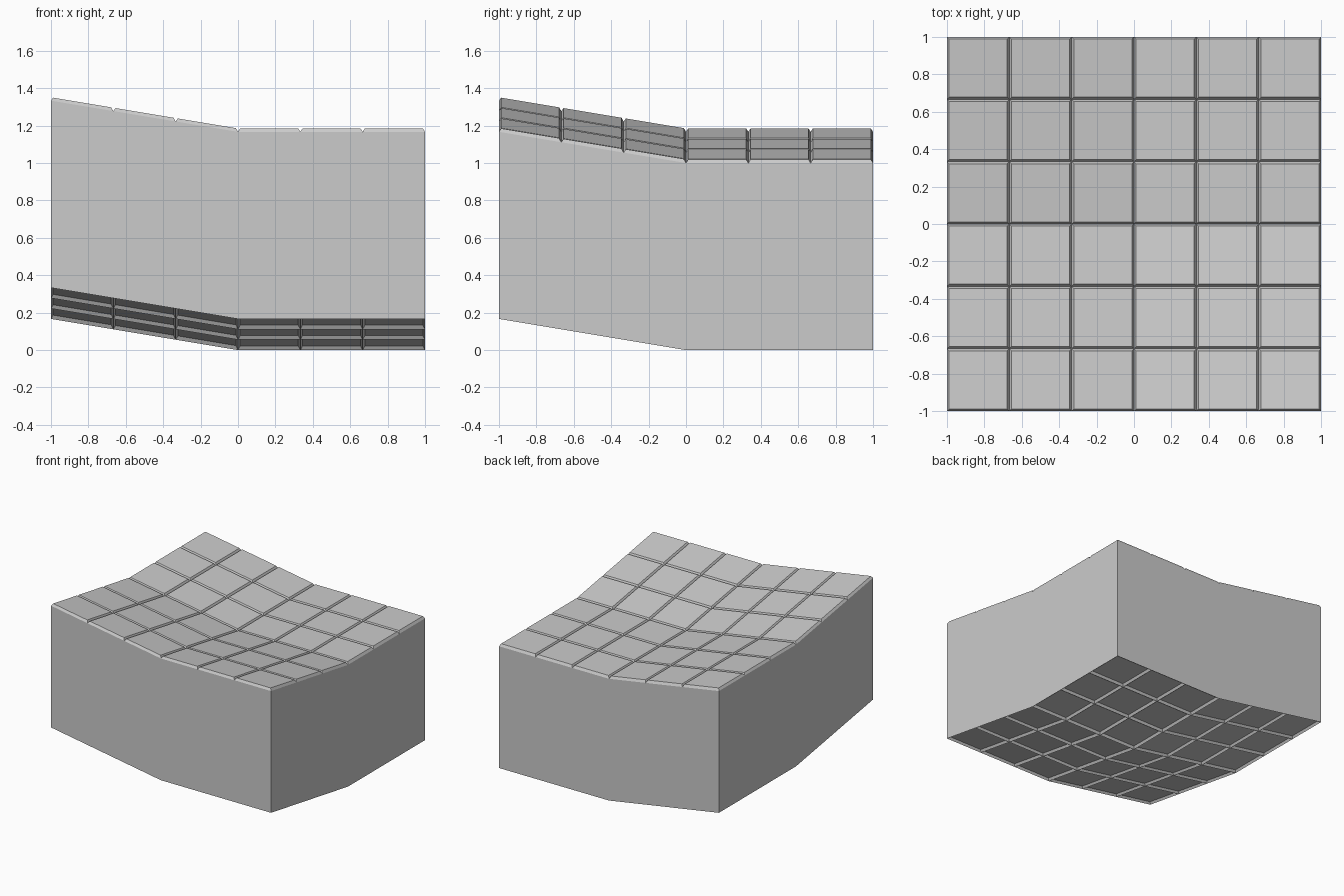
import bpy
import bmesh

if "Cube" in bpy.data.objects:
    bpy.data.objects.remove(bpy.data.objects["Cube"])

SIZE = 6           # tiles per side
BEVEL = 1 / 60     # width of each tile chamfer
RISE = 0.02        # tile height above the groove
SLOPE = 1 / 6      # pitch of the raised halves
THICK = 1.0        # vertical thickness of the block

bm = bmesh.new()

# Tiled sheet: grid cells inset and raised so V grooves remain between them
bmesh.ops.create_grid(bm, x_segments=SIZE, y_segments=SIZE, size=1.0)
tiles = list(bm.faces)
bmesh.ops.inset_individual(bm, faces=tiles, thickness=BEVEL)
for v in {v for f in tiles for v in f.verts}:
    v.co.z += RISE

# Fold the sheet upwards to the left and to the front, creased at x = 0 and y = 0
for v in bm.verts:
    v.co.z += THICK + SLOPE * (max(0, -v.co.x) + max(0, -v.co.y))

# Underside is the same sheet shifted down, joined by straight side walls
ext = bmesh.ops.extrude_face_region(bm, geom=list(bm.faces), use_keep_orig=True)
lower = [g for g in ext["geom"] if isinstance(g, bmesh.types.BMVert)]
bmesh.ops.translate(bm, verts=lower, vec=(0, 0, -THICK))
bmesh.ops.recalc_face_normals(bm, faces=list(bm.faces))

mesh = bpy.data.meshes.new("tiled_block")
bm.to_mesh(mesh)
bm.free()
block = bpy.data.objects.new("tiled_block", mesh)
bpy.context.collection.objects.link(block)
